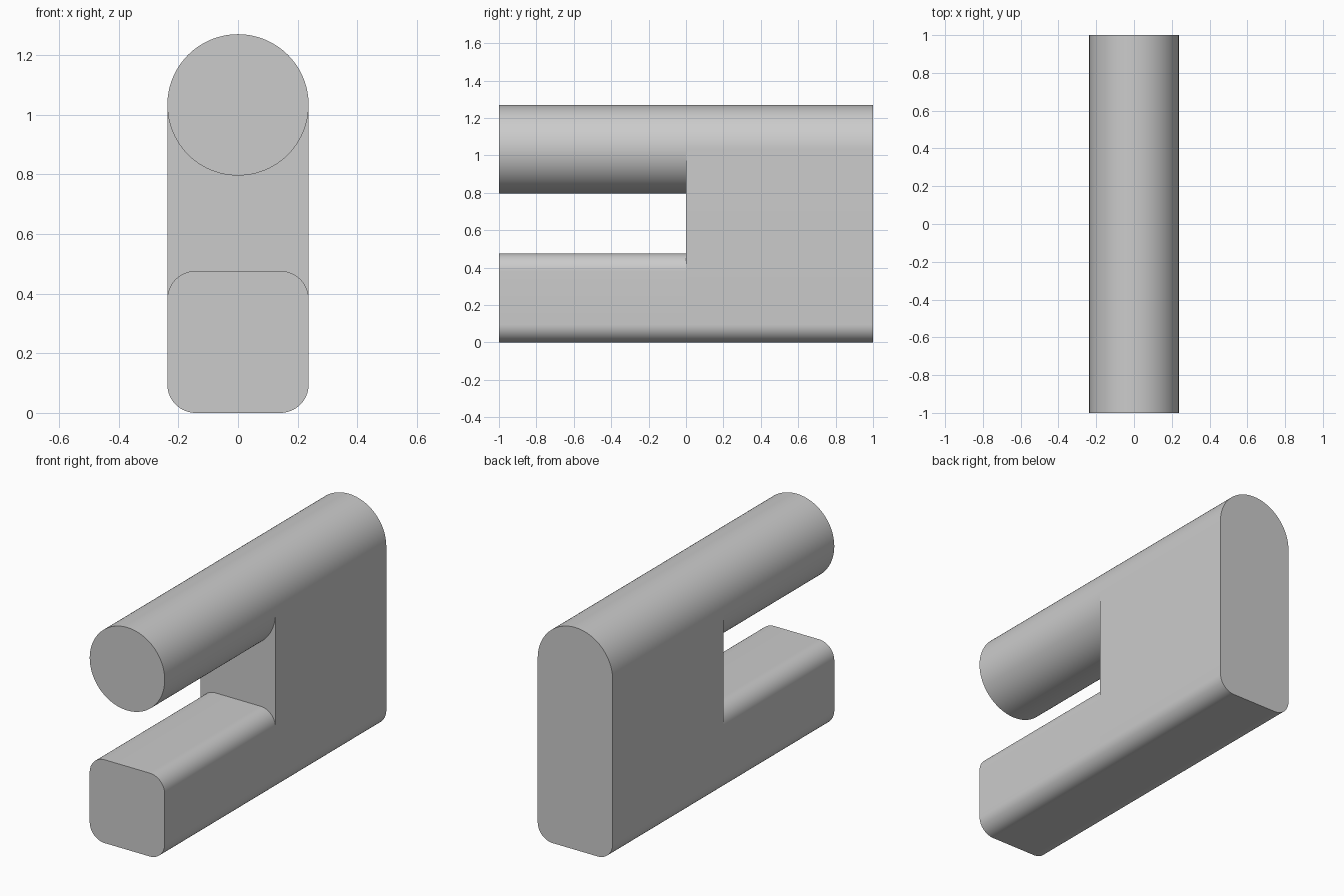
import bpy, bmesh, math

if "Cube" in bpy.data.objects:
    bpy.data.objects.remove(bpy.data.objects["Cube"], do_unlink=True)

R = 0.237            # half width and radius of the round rod
AXIS_Z = 1.033       # height of the rod axis
BAR_H = 0.476        # height of the lower bar
FILLET = 0.095       # bar corner radius

grey = bpy.data.materials.new("light grey")
grey.use_nodes = True
colour = (0.6, 0.6, 0.6, 1.0)
grey.diffuse_color = colour
grey.node_tree.nodes["Principled BSDF"].inputs["Base Color"].default_value = colour


def arc(cx, cz, r, start, end, steps):
    """Points (x, z) along an arc, angles in degrees."""
    return [(cx + r * math.cos(math.radians(start + (end - start) * i / steps)),
             cz + r * math.sin(math.radians(start + (end - start) * i / steps)))
            for i in range(steps + 1)]


def extrude_profile(name, points, y0, y1):
    """Closed solid made by sweeping an x-z profile along y."""
    bm = bmesh.new()
    face = bm.faces.new([bm.verts.new((x, y0, z)) for x, z in points])
    swept = bmesh.ops.extrude_face_region(bm, geom=[face], use_keep_orig=True)
    verts = [g for g in swept["geom"] if isinstance(g, bmesh.types.BMVert)]
    bmesh.ops.translate(bm, vec=(0, y1 - y0, 0), verts=verts)
    bmesh.ops.recalc_face_normals(bm, faces=bm.faces)
    mesh = bpy.data.meshes.new(name)
    bm.to_mesh(mesh)
    bm.free()
    mesh.materials.append(grey)
    obj = bpy.data.objects.new(name, mesh)
    bpy.context.collection.objects.link(obj)
    bpy.ops.object.select_all(action='DESELECT')
    obj.select_set(True)
    bpy.context.view_layer.objects.active = obj
    bpy.ops.object.shade_smooth_by_angle(angle=math.radians(30))
    return obj


# Shared profile pieces
inset = R - FILLET
bottom = (arc(-inset, FILLET, FILLET, 180, 270, 16)
          + arc(inset, FILLET, FILLET, 270, 360, 16))
bar_top = (arc(inset, BAR_H - FILLET, FILLET, 0, 90, 16)
           + arc(-inset, BAR_H - FILLET, FILLET, 90, 180, 16))
dome = arc(0, AXIS_Z, R, 0, 180, 48)
circle = arc(0, AXIS_Z, R, 0, 360, 96)[:-1]

# Rear block: rounded bottom corners and a half-round top
extrude_profile("rear_block", bottom + dome, 0, 1)
# Two arms reaching forward from the block
extrude_profile("upper_round_arm", circle, -1, 0)
extrude_profile("lower_rounded_arm", bottom + bar_top, -1, 0)
